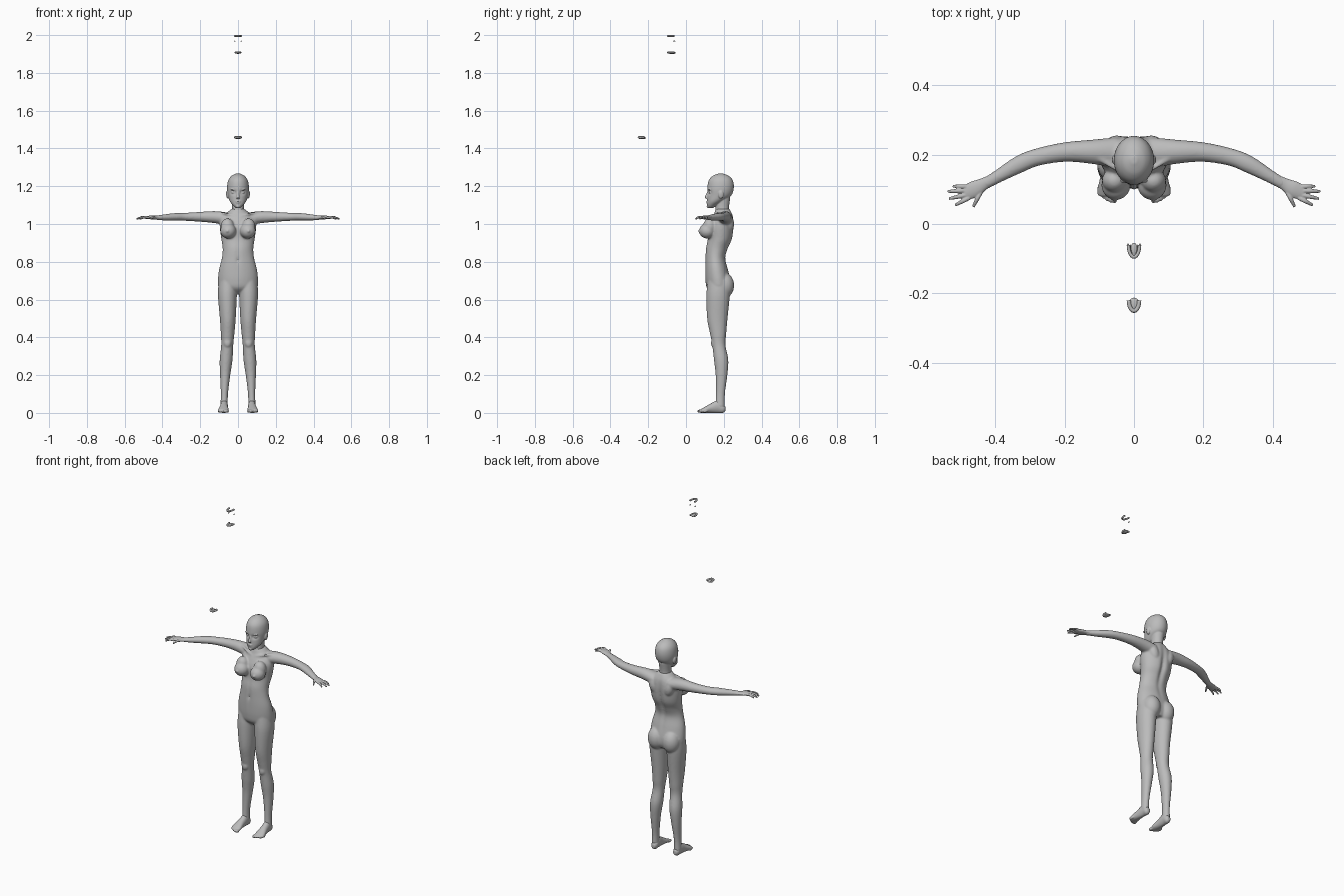
import bpy
import bmesh
import math
from mathutils import Vector, Matrix

old = bpy.data.objects.get("Cube")
if old:
    bpy.data.objects.remove(old, do_unlink=True)

clay = bpy.data.materials.new("clay_grey")
clay.use_nodes = True
grey = (0.5, 0.5, 0.5, 1)
clay.diffuse_color = grey
clay.node_tree.nodes["Principled BSDF"].inputs["Base Color"].default_value = grey

X, Y, Z = Vector((1, 0, 0)), Vector((0, 1, 0)), Vector((0, 0, 1))
SIDES = (1, -1)


def spline(rows, steps):
    """Smooth the station rows with a Catmull-Rom curve."""
    rows = [Vector(r) for r in rows]
    padded = [rows[0]] + rows + [rows[-1]]
    result = []
    for a, b, c, d in zip(padded, padded[1:], padded[2:], padded[3:]):
        for i in range(steps):
            t = i / steps
            result.append(b + (c - a) * (t / 2)
                          + (a * 2 - b * 5 + c * 4 - d) * (t * t / 2)
                          + (b * 3 - a - c * 3 + d) * (t ** 3 / 2))
    return result + [rows[-1]]


def loft(bm, rows, mirror=1, up=Z, side=None, steps=5, segments=32):
    """Skin ellipses; each row is centre x, y, z, half width, half height."""
    stations = spline(rows, steps)
    centres = [Vector((r[0] * mirror, r[1], r[2])) for r in stations]
    rings = []
    for i, (row, centre) in enumerate(zip(stations, centres)):
        tangent = centres[min(i + 1, len(centres) - 1)] - centres[max(i - 1, 0)]
        across = side or up.cross(tangent).normalized()
        ring = []
        for k in range(segments):
            a = math.tau * k / segments
            offset = across * (row[3] * math.cos(a)) + up * (row[4] * math.sin(a))
            ring.append(bm.verts.new(centre + offset))
        rings.append(ring)
    faces = [bm.faces.new(rings[0]), bm.faces.new(rings[-1])]
    for low, high in zip(rings, rings[1:]):
        for k in range(segments):
            n = (k + 1) % segments
            faces.append(bm.faces.new((low[k], low[n], high[n], high[k])))
    bmesh.ops.recalc_face_normals(bm, faces=faces)


def ball(bm, centre, size, mirror=1, tilt=0):
    place = (Matrix.Translation((centre[0] * mirror, centre[1], centre[2]))
             @ Matrix.Rotation(tilt * mirror, 4, "Y") @ Matrix.Diagonal((*size, 1)))
    bmesh.ops.create_uvsphere(bm, u_segments=24, v_segments=16, radius=1, matrix=place)


def dent(bm, centre, size, push):
    """Push the surface near a point with a soft falloff."""
    for v in bm.verts:
        d = sum(((p - c) / s) ** 2 for p, c, s in zip(v.co, centre, size))
        v.co += Vector(push) * math.exp(-d)


def finish(name, bm, voxel=None, smoothing=4):
    mesh = bpy.data.meshes.new(name)
    bm.to_mesh(mesh)
    bm.free()
    mesh.materials.append(clay)
    mesh.shade_smooth()
    obj = bpy.data.objects.new(name, mesh)
    bpy.context.collection.objects.link(obj)
    if voxel:
        fuse = obj.modifiers.new("fuse", "REMESH")
        fuse.mode, fuse.voxel_size, fuse.use_smooth_shade = "VOXEL", voxel, True
        relax = obj.modifiers.new("relax", "SMOOTH")
        relax.factor, relax.iterations = 0.5, smoothing
    return obj


# Torso, with a furrow along the spine and a line down the belly
body = bmesh.new()
loft(body, [(0, .185, .63, .06, .04), (0, .175, .66, .1, .063), (0, .17, .7, .106, .067),
            (0, .162, .76, .1, .061), (0, .156, .82, .085, .054), (0, .164, .87, .081, .06),
            (0, .18, .92, .088, .066), (0, .185, .98, .096, .069), (0, .192, 1.02, .094, .061),
            (0, .197, 1.05, .07, .05), (0, .195, 1.08, .034, .037)], up=Y, side=X, segments=64)
dent(body, (0, .25, .9), (.014, .05, .12), (0, -.014, 0))
dent(body, (0, .1, .85), (.012, .03, .1), (0, .004, 0))
dent(body, (0, .1, .81), (.006, .03, .01), (0, .008, 0))

for s in SIDES:
    # Chest, shoulder blades, collarbones and buttocks
    ball(body, (.052, .112, .963), (.042, .043, .04), s)
    ball(body, (.056, .125, .985), (.036, .035, .045), s)
    ball(body, (.056, .07, .962), (.007, .007, .007), s)
    ball(body, (.05, .225, 1.0), (.03, .03, .05), s, .3)
    loft(body, [(.008, .147, 1.04, .007, .006), (.05, .158, 1.052, .006, .006),
                (.1, .19, 1.058, .008, .006)], s)
    ball(body, (.048, .203, .675), (.05, .052, .066), s)
    # Leg from hip to ankle
    loft(body, [(.052, .175, .7, .05, .06), (.056, .17, .62, .05, .062),
                (.054, .166, .5, .042, .054), (.055, .17, .42, .036, .043),
                (.057, .174, .36, .032, .035), (.063, .186, .28, .034, .038),
                (.068, .188, .2, .027, .031), (.072, .182, .1, .019, .024),
                (.074, .18, .03, .02, .025)], s, Y, X)
    ball(body, (.056, .147, .37), (.02, .015, .026), s)
    # Arm from shoulder to wrist
    loft(body, [(.05, .205, 1.025, .045, .035), (.12, .208, 1.036, .035, .032),
                (.2, .207, 1.038, .028, .026), (.28, .192, 1.038, .025, .021),
                (.33, .172, 1.038, .025, .02), (.39, .138, 1.035, .019, .016),
                (.435, .112, 1.033, .016, .011)], s)
finish("body", body, .005, 5)

for s, label in zip(SIDES, ("left", "right")):
    # Foot with toes
    foot = bmesh.new()
    loft(foot, [(.072, .209, .022, .01, .012), (.072, .195, .024, .018, .024),
                (.073, .17, .034, .02, .034), (.075, .135, .026, .022, .026),
                (.077, .1, .016, .028, .016), (.078, .08, .01, .027, .01)], s)
    for i in range(5):
        ball(foot, (.056 + .011 * i, .075 + .003 * i * i / 2, .009),
             (.008 - .0006 * i, .016, .009 - .0006 * i), s)
    finish(label + "_foot", foot, .003)

    # Hand with four fingers and a thumb
    hand = bmesh.new()
    loft(hand, [(.415, .124, 1.034, .016, .012), (.435, .114, 1.034, .018, .01),
                (.46, .1, 1.035, .024, .01), (.488, .088, 1.034, .02, .007)], s)
    fingers = [((.478, .107), (.522, .109)), ((.482, .096), (.537, .094)),
               ((.48, .084), (.533, .073)), ((.474, .076), (.515, .054)),
               ((.44, .095), (.463, .049))]
    for base, tip in fingers:
        mid = [(a + b) / 2 for a, b in zip(base, tip)]
        loft(hand, [(*base, 1.034, .007, .007), (*mid, 1.036, .0062, .0062),
                    (*tip, 1.027, .004, .004)], s, segments=12)
    finish(label + "_hand", hand, .002, 3)

# Head with eye sockets, then neck and features
head = bmesh.new()
loft(head, [(0, .132, 1.085, .012, .012), (0, .137, 1.098, .026, .025),
            (0, .155, 1.12, .043, .043), (0, .176, 1.15, .053, .063),
            (0, .183, 1.19, .058, .07), (0, .184, 1.23, .052, .064),
            (0, .184, 1.255, .034, .042), (0, .184, 1.268, .008, .01)],
     up=Y, side=X, segments=96, steps=8)
for s in SIDES:
    dent(head, (.025 * s, .12, 1.167), (.014, .03, .011), (0, .012, 0))
loft(head, [(0, .195, 1.03, .042, .04), (0, .192, 1.08, .031, .035),
            (0, .198, 1.14, .034, .037)], up=Y, side=X)
loft(head, [(0, .12, 1.175, .005, .006), (0, .112, 1.155, .006, .007),
            (0, .107, 1.14, .009, .008), (0, .113, 1.134, .007, .005)], up=Y, side=X)
ball(head, (0, .114, 1.119), (.014, .007, .004))
ball(head, (0, .115, 1.111), (.012, .007, .004))
ball(head, (0, .119, 1.094), (.012, .01, .01))
for s in SIDES:
    ball(head, (.024, .132, 1.167), (.012, .011, .008), s)
    ball(head, (.026, .124, 1.181), (.016, .007, .003), s, -.15)
    ball(head, (.056, .185, 1.155), (.007, .014, .021), s, .1)
finish("head", head, .003, 3)


# Loose mouth parts floating above the figure
def arch(bm, y, z, width, depth, thick):
    path = [(width * math.cos(a), y - depth * math.sin(a), z, thick, thick)
            for a in (math.pi * i / 8 for i in range(9))]
    loft(bm, path, steps=2, segments=10)


upper_teeth = bmesh.new()
arch(upper_teeth, -.06, 1.995, .016, .035, .005)
for s in SIDES:
    ball(upper_teeth, (.017, -.062, 1.968), (.003, .006, .003), s)
finish("upper_teeth", upper_teeth)

lower_teeth = bmesh.new()
arch(lower_teeth, -.06, 1.908, .014, .035, .005)
ball(lower_teeth, (0, -.074, 1.906), (.01, .02, .006))
finish("lower_teeth", lower_teeth)

mouth_cavity = bmesh.new()
arch(mouth_cavity, -.22, 1.459, .015, .03, .006)
ball(mouth_cavity, (0, -.232, 1.455), (.016, .02, .006))
finish("mouth_cavity", mouth_cavity)
